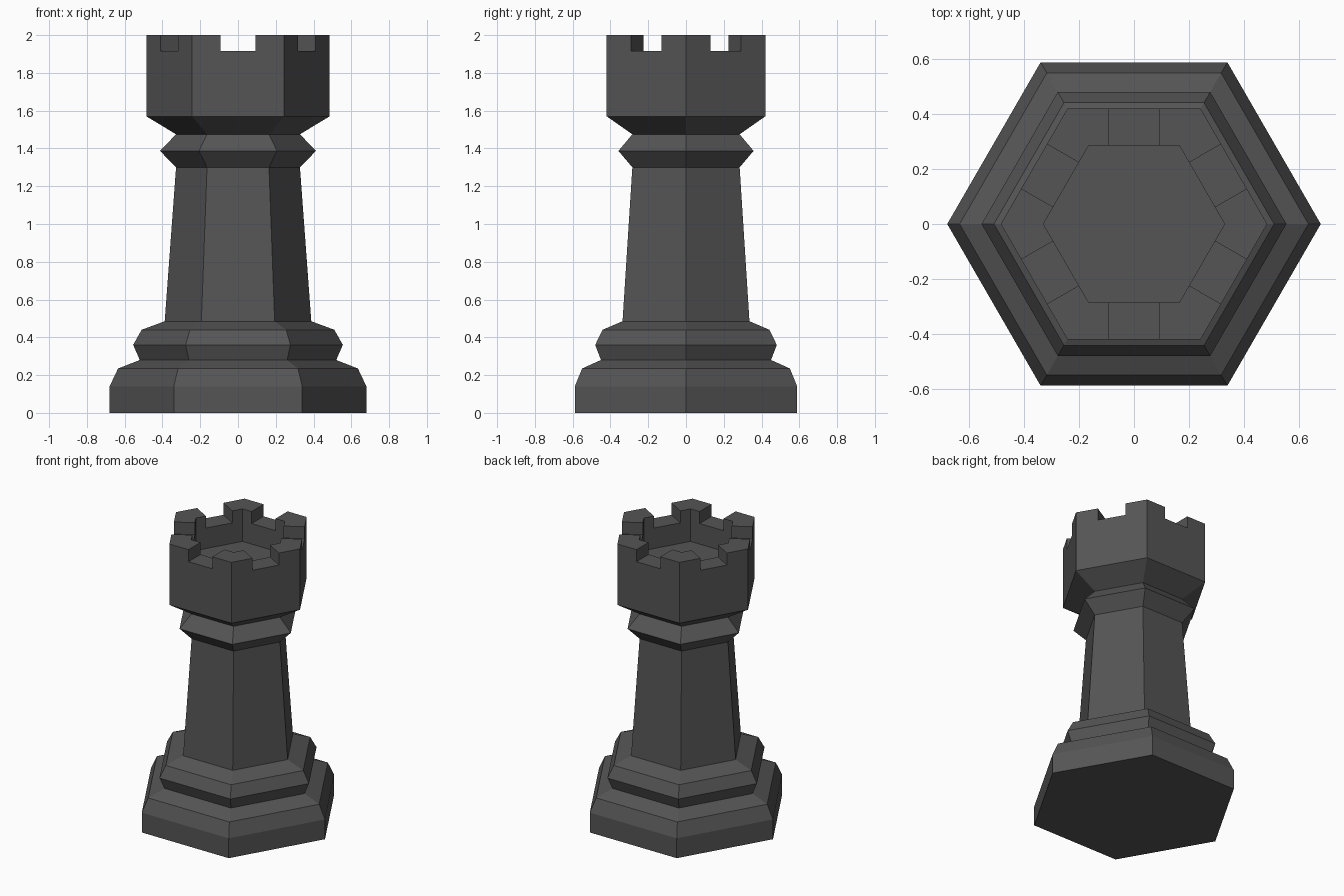
import bpy, bmesh, math

if "Cube" in bpy.data.objects:
    bpy.data.objects.remove(bpy.data.objects["Cube"])

SIDES = 6

# dark material
dark = bpy.data.materials.new("dark_grey")
dark.diffuse_color = (0.09, 0.09, 0.09, 1)
dark.use_nodes = True
dark.node_tree.nodes["Principled BSDF"].inputs["Base Color"].default_value = dark.diffuse_color

# outline as (corner radius, height): plinth, collar, shaft, neck ring, crown, sunken floor
profile = [(0.68, 0), (0.68, 0.14), (0.635, 0.235), (0.52, 0.28), (0.555, 0.36),
           (0.51, 0.44), (0.388, 0.485), (0.328, 1.30), (0.413, 1.387), (0.328, 1.475),
           (0.485, 1.57), (0.485, 2.0), (0.33, 2.0), (0.33, 1.77)]

# hexagonal tower body
bm = bmesh.new()
rings = []
for r, z in profile:
    rings.append([bm.verts.new((r * math.cos(i * math.tau / SIDES),
                                r * math.sin(i * math.tau / SIDES), z)) for i in range(SIDES)])
for low, high in zip(rings, rings[1:]):
    for i in range(SIDES):
        j = (i + 1) % SIDES
        bm.faces.new((low[i], low[j], high[j], high[i]))
bm.faces.new(rings[0][::-1])
bm.faces.new(rings[-1])
bmesh.ops.recalc_face_normals(bm, faces=bm.faces)
mesh = bpy.data.meshes.new("tower")
bm.to_mesh(mesh)
bm.free()
mesh.materials.append(dark)
tower = bpy.data.objects.new("tower", mesh)
bpy.context.collection.objects.link(tower)
bpy.context.view_layer.objects.active = tower

# battlement gaps: one bar cuts two opposite walls
for k in range(3):
    bpy.ops.mesh.primitive_cube_add(size=1, location=(0, 0, 2.015),
                                    rotation=(0, 0, k * math.pi / 3))
    cutter = bpy.context.object
    cutter.name = "gap_cutter"
    cutter.scale = (0.187, 1.2, 0.2)
    cutter.hide_render = True
    bpy.context.view_layer.objects.active = tower
    mod = tower.modifiers.new("gap", 'BOOLEAN')
    mod.operation = 'DIFFERENCE'
    mod.solver = 'EXACT'
    mod.object = cutter
    bpy.ops.object.modifier_apply(modifier=mod.name)
    bpy.data.objects.remove(cutter)
